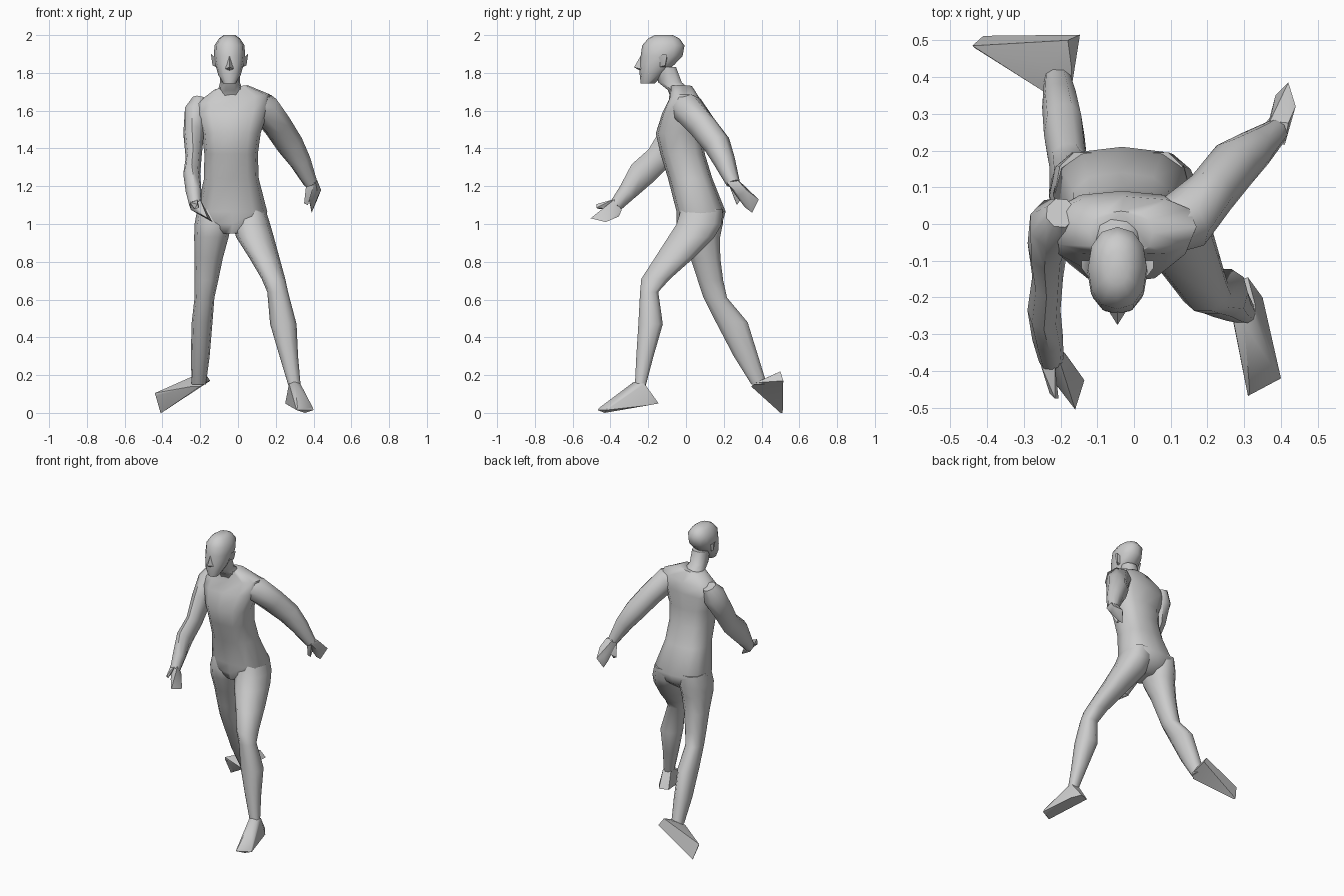
import bpy, bmesh, math
from mathutils import Vector


def finish(bm, name, angle=50):
    bmesh.ops.recalc_face_normals(bm, faces=bm.faces)
    mesh = bpy.data.meshes.new(name)
    bm.to_mesh(mesh)
    bm.free()
    ob = bpy.data.objects.new(name, mesh)
    bpy.context.collection.objects.link(ob)
    bpy.ops.object.select_all(action='DESELECT')
    ob.select_set(True)
    bpy.context.view_layer.objects.active = ob
    bpy.ops.object.shade_smooth_by_angle(angle=math.radians(angle))
    return ob


def skin(name, rings):
    """Bridge rings of points into a closed tube."""
    bm = bmesh.new()
    loops = [[bm.verts.new(p) for p in r] for r in rings]
    n = len(loops[0])
    for a, b in zip(loops, loops[1:]):
        for i in range(n):
            j = (i + 1) % n
            bm.faces.new((a[i], a[j], b[j], b[i]))
    bm.faces.new(loops[0])
    bm.faces.new(loops[-1])
    return finish(bm, name)


def unit(n, e):
    """Rounded-square unit outline."""
    out = []
    for i in range(n):
        c, s = math.cos(math.tau * i / n), math.sin(math.tau * i / n)
        out.append((math.copysign(abs(c) ** e, c), math.copysign(abs(s) ** e, s)))
    return out


def level_loft(name, rows, n=10, e=0.85, tilts=None):
    """Each row: z, x min, x max, y min, y max."""
    rings = []
    for k, (z, x0, x1, y0, y1) in enumerate(rows):
        t = tilts[k] if tilts else 0
        cx, cy, rx, ry = (x0 + x1) / 2, (y0 + y1) / 2, (x1 - x0) / 2, (y1 - y0) / 2
        rings.append([(cx + rx * c, cy + ry * s, z + t * rx * c) for c, s in unit(n, e)])
    return skin(name, rings)


def path_loft(name, rows, n=8):
    """Each row: x, y, z, side radius, upper radius; rings follow the path."""
    pts = [Vector(r[:3]) for r in rows]
    rings = []
    for i, r in enumerate(rows):
        t = (pts[min(i + 1, len(pts) - 1)] - pts[max(i - 1, 0)]).normalized()
        side = t.cross(Vector((0, 0, 1))).normalized()
        up = side.cross(t)
        rings.append([pts[i] + side * c * r[3] + up * s * r[4] for c, s in unit(n, 0.95)])
    return skin(name, rings)


def hull(name, pts, angle=40):
    bm = bmesh.new()
    for p in pts:
        bm.verts.new(p)
    res = bmesh.ops.convex_hull(bm, input=bm.verts)
    junk = {g for g in res["geom_interior"] + res["geom_unused"]
            if isinstance(g, bmesh.types.BMVert)}
    bmesh.ops.delete(bm, geom=list(junk), context='VERTS')
    return finish(bm, name, angle)


# Torso, leaning forward with one shoulder raised
level_loft("torso", [
    (0.95, -0.09, 0.02, -0.03, 0.13),
    (1.00, -0.19, 0.13, -0.05, 0.19),
    (1.065, -0.22, 0.155, -0.05, 0.21),
    (1.24, -0.18, 0.11, -0.095, 0.14),
    (1.37, -0.178, 0.105, -0.135, 0.10),
    (1.48, -0.19, 0.12, -0.16, 0.085),
    (1.59, -0.225, 0.16, -0.125, 0.09),
    (1.66, -0.225, 0.17, -0.09, 0.075),
    (1.725, -0.12, 0.05, -0.085, 0.035)],
    n=12, e=0.75, tilts=[0, 0, 0, 0, 0, 0, .06, .13, .12])

# Neck and head
level_loft("neck", [
    (1.66, -0.13, 0.05, -0.08, 0.06),
    (1.71, -0.105, 0.025, -0.10, 0.03),
    (1.75, -0.095, 0.01, -0.15, -0.02),
    (1.83, -0.095, 0.01, -0.16, -0.05)])
level_loft("head", [
    (1.745, -0.08, -0.01, -0.24, -0.165),
    (1.79, -0.105, 0.015, -0.245, -0.12),
    (1.845, -0.12, 0.03, -0.245, -0.06),
    (1.89, -0.127, 0.037, -0.24, -0.018),
    (1.945, -0.125, 0.035, -0.232, -0.008),
    (1.983, -0.10, 0.01, -0.20, -0.035),
    (2.0, -0.075, -0.015, -0.165, -0.07)], n=12, e=0.9)
hull("nose", [(-0.045, -0.275, 1.83), (-0.045, -0.24, 1.89), (-0.07, -0.235, 1.82),
              (-0.02, -0.235, 1.82), (-0.045, -0.24, 1.81)])
for label, s in (("left", 1), ("right", -1)):
    hull(label + "_ear", [(-0.045 + s * x, y, z) for x, y, z in (
        (0.06, -0.145, 1.83), (0.075, -0.15, 1.88), (0.07, -0.11, 1.83),
        (0.098, -0.10, 1.895), (0.098, -0.12, 1.90), (0.09, -0.11, 1.84), (0.075, -0.10, 1.88))])

# Arms: left swings back, right swings forward
path_loft("left_arm", [
    (0.07, -0.02, 1.63, .07, .075),
    (0.14, 0.01, 1.61, .085, .085),
    (0.21, 0.085, 1.52, .07, .078),
    (0.275, 0.165, 1.42, .07, .072),
    (0.33, 0.205, 1.33, .055, .058),
    (0.385, 0.25, 1.215, .036, .036)])
path_loft("right_arm", [
    (-0.20, 0.03, 1.66, .04, .045),
    (-0.215, 0.0, 1.59, .072, .078),
    (-0.235, -0.06, 1.48, .055, .075),
    (-0.235, -0.145, 1.35, .042, .07),
    (-0.245, -0.235, 1.265, .045, .073),
    (-0.235, -0.31, 1.17, .042, .05),
    (-0.225, -0.37, 1.10, .034, .036)])

# Hands
hull("left_hand", [
    (0.355, 0.235, 1.22), (0.41, 0.215, 1.22), (0.42, 0.275, 1.23), (0.37, 0.28, 1.23),
    (0.44, 0.32, 1.18), (0.42, 0.385, 1.13), (0.39, 0.35, 1.06), (0.385, 0.31, 1.09),
    (0.425, 0.28, 1.15), (0.385, 0.35, 1.14)])
hull("left_thumb", [
    (0.36, 0.245, 1.20), (0.40, 0.23, 1.20), (0.39, 0.28, 1.18),
    (0.35, 0.265, 1.11), (0.37, 0.27, 1.10), (0.37, 0.29, 1.13)])
hull("right_hand", [
    (-0.255, -0.37, 1.12), (-0.20, -0.38, 1.13), (-0.25, -0.35, 1.075), (-0.20, -0.34, 1.075),
    (-0.16, -0.505, 1.03), (-0.135, -0.425, 1.01), (-0.21, -0.44, 1.06), (-0.185, -0.355, 1.04),
    (-0.19, -0.43, 1.08)])
hull("right_thumb", [
    (-0.255, -0.38, 1.115), (-0.215, -0.385, 1.13), (-0.235, -0.38, 1.08),
    (-0.215, -0.475, 1.105), (-0.205, -0.475, 1.085), (-0.23, -0.46, 1.08)])

# Legs: left steps forward, right trails
level_loft("left_leg", [
    (1.08, -0.02, 0.145, -0.03, 0.20),
    (1.00, -0.03, 0.17, -0.055, 0.195),
    (0.93, -0.01, 0.19, -0.10, 0.155),
    (0.82, 0.06, 0.22, -0.17, 0.045),
    (0.71, 0.125, 0.25, -0.24, -0.08),
    (0.64, 0.155, 0.265, -0.245, -0.145),
    (0.47, 0.17, 0.31, -0.255, -0.12),
    (0.30, 0.22, 0.318, -0.265, -0.17),
    (0.14, 0.268, 0.332, -0.272, -0.213)])
level_loft("right_leg", [
    (1.08, -0.215, -0.05, -0.03, 0.20),
    (1.00, -0.23, -0.035, -0.045, 0.20),
    (0.93, -0.232, -0.05, -0.03, 0.185),
    (0.82, -0.23, -0.08, 0.02, 0.185),
    (0.70, -0.23, -0.105, 0.06, 0.20),
    (0.61, -0.23, -0.125, 0.09, 0.22),
    (0.48, -0.245, -0.135, 0.155, 0.33),
    (0.30, -0.25, -0.15, 0.25, 0.385),
    (0.15, -0.245, -0.17, 0.345, 0.43)])

# Feet: left flat, right rolled onto its toes with the sole facing back
hull("left_foot", [
    (0.27, -0.26, 0.155), (0.30, -0.275, 0.165), (0.33, -0.26, 0.155), (0.33, -0.22, 0.155),
    (0.27, -0.22, 0.155), (0.25, -0.165, 0.05), (0.31, -0.145, 0.05), (0.35, -0.20, 0.04),
    (0.275, -0.265, 0.035), (0.31, -0.468, 0.015), (0.40, -0.42, 0.015),
    (0.315, -0.455, 0.03), (0.395, -0.415, 0.03), (0.355, -0.43, 0.0)])
hull("right_foot", [
    (-0.245, 0.36, 0.14), (-0.20, 0.345, 0.14), (-0.17, 0.37, 0.16), (-0.17, 0.425, 0.185),
    (-0.23, 0.43, 0.18), (-0.147, 0.515, 0.17), (-0.18, 0.50, 0.22), (-0.44, 0.485, 0.105),
    (-0.41, 0.512, 0.0), (-0.435, 0.48, 0.09), (-0.405, 0.50, 0.0)])
